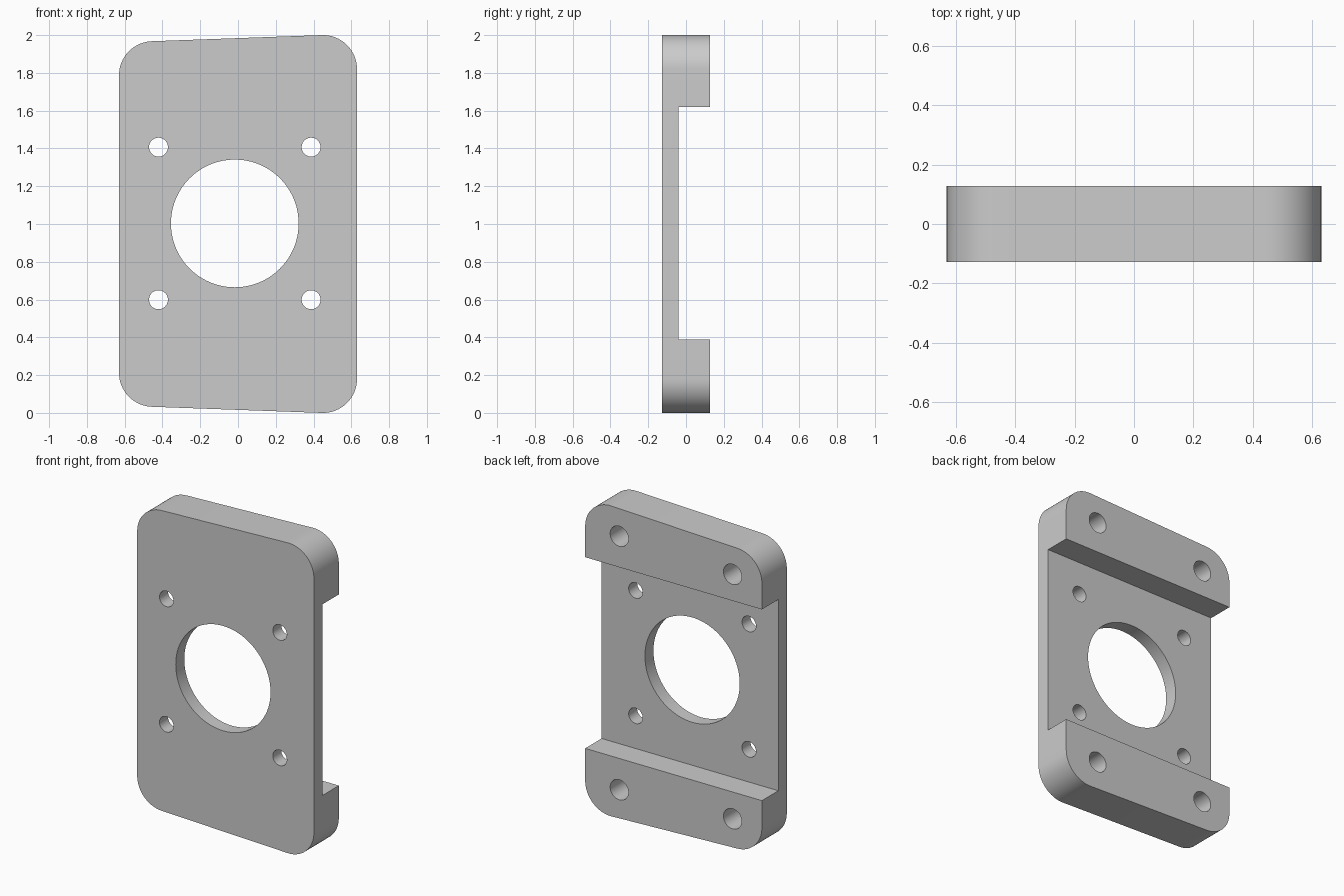
import bpy, bmesh, math
from mathutils import Vector, Matrix

cube = bpy.data.objects.get("Cube")
if cube:
    bpy.data.objects.remove(cube, do_unlink=True)

FRONT, BACK, FLOOR = -0.127, 0.127, -0.04
HALF_W, RADIUS, SLOPE = 0.63, 0.18, 0.036
TOP, BOTTOM = 1.984, 0.016          # edge heights at x = 0
CENTRE_X, CENTRE_Z = -0.017, 1.003
BOLT_X, BOLT_Z = 0.404, 0.404

grey = bpy.data.materials.new("plain_grey")
grey.use_nodes = True
grey.diffuse_color = (0.6, 0.6, 0.6, 1)
grey.node_tree.nodes["Principled BSDF"].inputs["Base Color"].default_value = (0.6, 0.6, 0.6, 1)


def make_object(name, bm):
    bmesh.ops.recalc_face_normals(bm, faces=bm.faces)
    mesh = bpy.data.meshes.new(name)
    bm.to_mesh(mesh)
    bm.free()
    mesh.materials.append(grey)
    obj = bpy.data.objects.new(name, mesh)
    bpy.context.collection.objects.link(obj)
    return obj


def rounded_outline(corners, radius, steps=16):
    """Fillet every corner of a counter-clockwise convex outline."""
    points = []
    for i, corner in enumerate(corners):
        a = (corners[i - 1] - corner).normalized()
        b = (corners[(i + 1) % len(corners)] - corner).normalized()
        half = a.angle(b) / 2
        centre = corner + (a + b).normalized() * radius / math.sin(half)
        start = corner + a * radius / math.tan(half) - centre
        sweep = math.pi - 2 * half
        for s in range(steps + 1):
            points.append(centre + Matrix.Rotation(sweep * s / steps, 2) @ start)
    return points


def cut(target, cutter):
    mod = target.modifiers.new("cut", 'BOOLEAN')
    mod.operation = 'DIFFERENCE'
    mod.solver = 'EXACT'
    mod.object = cutter
    bpy.context.view_layer.objects.active = target
    bpy.ops.object.modifier_apply(modifier=mod.name)
    bpy.data.objects.remove(cutter, do_unlink=True)


def cut_hole(target, x, z, radius, y0, y1, segments=48):
    bm = bmesh.new()
    place = Matrix.Translation((x, (y0 + y1) / 2, z)) @ Matrix.Rotation(math.pi / 2, 4, 'X')
    bmesh.ops.create_cone(bm, cap_ends=True, segments=segments, radius1=radius,
                          radius2=radius, depth=y1 - y0, matrix=place)
    cut(target, make_object("hole_cutter", bm))


# Plate with rounded corners, slightly taller toward its left side
rise = SLOPE * HALF_W
corners = [Vector(c) for c in ((-HALF_W, BOTTOM + rise), (HALF_W, BOTTOM - rise),
                               (HALF_W, TOP + rise), (-HALF_W, TOP - rise))]
bm = bmesh.new()
face = bm.faces.new([bm.verts.new((p.x, FRONT, p.y)) for p in rounded_outline(corners, RADIUS)])
extruded = bmesh.ops.extrude_face_region(bm, geom=[face])["geom"]
bmesh.ops.translate(bm, vec=(0, BACK - FRONT, 0),
                    verts=[g for g in extruded if isinstance(g, bmesh.types.BMVert)])
plate = make_object("mounting_plate", bm)

# Full-width channel across the back
low, high = 0.388, 1.62
bm = bmesh.new()
bmesh.ops.create_cube(bm, size=1, matrix=Matrix.Translation((0, FLOOR + 0.25, (low + high) / 2))
                      @ Matrix.Diagonal((2, 0.5, high - low, 1)))
cut(plate, make_object("channel_cutter", bm))

# Central opening
cut_hole(plate, CENTRE_X, CENTRE_Z, 0.338, -0.3, 0.3, 96)

# Through holes around the opening, blind holes in the thick end bars
for sx in (-1, 1):
    x = CENTRE_X + sx * BOLT_X
    for sz in (-1, 1):
        cut_hole(plate, x, CENTRE_Z + sz * BOLT_Z, 0.05, -0.3, 0.3)
        cut_hole(plate, x, CENTRE_Z + sz * (0.803 + SLOPE * x), 0.065, BACK - 0.2, 0.3)

# Smooth the curved walls, keep the machined edges sharp
bpy.ops.object.select_all(action='DESELECT')
plate.select_set(True)
bpy.context.view_layer.objects.active = plate
bpy.ops.object.shade_smooth_by_angle(angle=math.radians(30))
